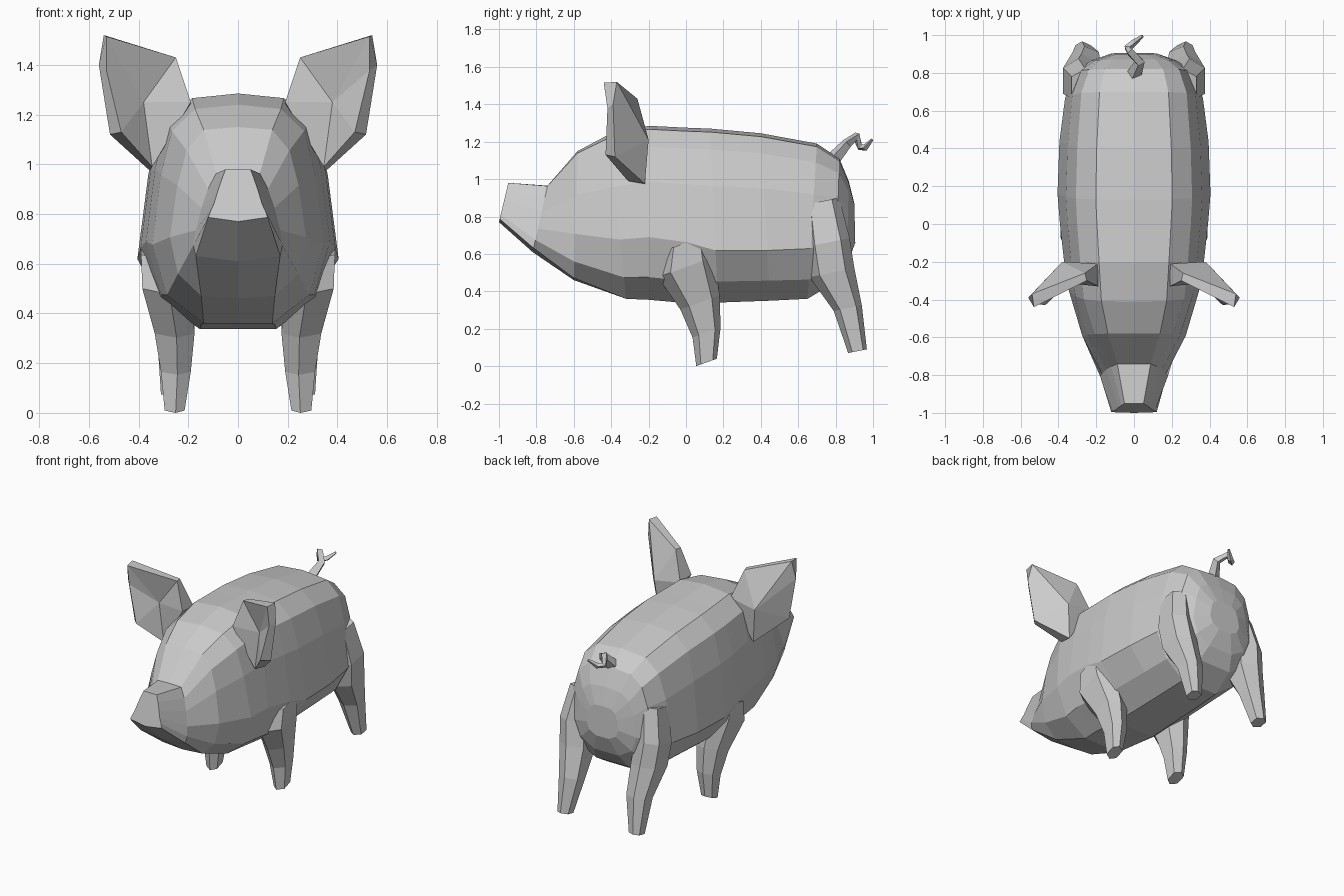
import bpy, bmesh

if "Cube" in bpy.data.objects:
    bpy.data.objects.remove(bpy.data.objects["Cube"])


def make_object(name, verts, faces):
    bm = bmesh.new()
    vs = [bm.verts.new(v) for v in verts]
    for f in faces:
        bm.faces.new([vs[i] for i in f])
    bmesh.ops.recalc_face_normals(bm, faces=bm.faces)
    mesh = bpy.data.meshes.new(name)
    bm.to_mesh(mesh)
    bm.free()
    ob = bpy.data.objects.new(name, mesh)
    bpy.context.collection.objects.link(ob)
    return ob


def loft(name, rings):
    """Skin closed rings of equal length and cap both ends."""
    n = len(rings[0])
    verts = [p for r in rings for p in r]
    faces = [(a * n + i, a * n + (i + 1) % n, (a + 1) * n + (i + 1) % n, (a + 1) * n + i)
             for a in range(len(rings) - 1) for i in range(n)]
    faces += [tuple(range(n)), tuple(range(len(verts) - n, len(verts)))]
    return make_object(name, verts, faces)


# Half cross-sections: (fraction of half width, fraction from top to bottom)
SNOUT = [(0, 0), (.42, 0), (.55, .2), (.68, .42), (.8, .65), (.92, .8), (1, .92), (0, 1)]
CHEST = [(0, 0), (.5, .02), (.77, .12), (.9, .32), (1, .64), (.83, .87), (.4, 1), (0, 1)]
BELLY = [(0, 0), (.5, .02), (.76, .12), (.89, .33), (1, .7), (.72, .88), (.36, 1), (0, 1)]

# Body rings: top y, top z, bottom y, bottom z, half width,
# section blend (0 snout, 1 chest, 2 belly)
body_rings = [
    (-.95, .98, -1.0, .77, .12, 0),
    (-.74, .965, -.82, .61, .2, .25),
    (-.58, 1.15, -.60, .46, .285, .8),
    (-.41, 1.24, -.32, .36, .345, 1),
    (-.20, 1.285, -.20, .355, .37, 1),
    (0, 1.275, 0, .337, .392, 1.2),
    (.13, 1.27, .17, .34, .405, 2),
    (.40, 1.245, .45, .35, .395, 2),
    (.70, 1.19, .65, .36, .365, 1.6),
    (.82, 1.11, .80, .45, .31, 1),
    (.87, .99, .86, .54, .23, 1),
    (.90, .87, .905, .66, .12, 1),
]


def body_section(ty, tz, by, bz, w, k):
    a, b, f = (SNOUT, CHEST, k) if k <= 1 else (CHEST, BELLY, k - 1)
    half = []
    for (xa, ta), (xb, tb) in zip(a, b):
        x, t = xa + (xb - xa) * f, ta + (tb - ta) * f
        half.append((x * w, ty + (by - ty) * t, tz + (bz - tz) * t))
    return half + [(-x, y, z) for x, y, z in half[-2:0:-1]]


loft("body", [body_section(*r) for r in body_rings])

# Legs: centre x, y, z, half width, half length; the hoof ring is tilted
HEX = [(1, -.55), (1, .6), (.1, 1), (-1, .6), (-1, -.55), (-.1, -1)]
front_leg = [(.255, .11, .02, .04, .055), (.25, .11, .18, .06, .075),
             (.255, .075, .34, .08, .105), (.285, .0, .53, .1, .15), (.29, .0, .66, .1, .12)]
hind_leg = [(.27, .917, .08, .04, .05), (.255, .865, .31, .07, .075),
            (.27, .78, .50, .09, .12), (.285, .755, .66, .09, .12), (.25, .72, .88, .08, .1)]


def leg(name, rows, side, slope):
    loft(name, [[(side * (x + hx * u), y + hy * v, z + slope * hy * v)
                 for u, v in HEX] for x, y, z, hx, hy in rows])


# Ears: front rim and back rim, each fanned to a hollow or bulging centre
ear_front = [(.19, -.33, 1.25), (.25, -.30, 1.43), (.53, -.44, 1.515),
             (.53, -.42, 1.38), (.47, -.43, 1.13), (.345, -.31, .99)]
ear_back = [(.19, -.21, 1.24), (.26, -.26, 1.43), (.54, -.37, 1.52),
            (.56, -.39, 1.40), (.515, -.38, 1.12), (.355, -.22, .975)]
ear_mid = [(.38, -.31, 1.25), (.38, -.20, 1.21)]


def ear(name, side):
    faces = []
    for i in range(6):
        j = (i + 1) % 6
        faces += [(i, j, 12), (6 + i, 6 + j, 13), (i, j, 6 + j, 6 + i)]
    make_object(name, [(side * x, y, z) for x, y, z in ear_front + ear_back + ear_mid], faces)


for label, s in (("right", 1), ("left", -1)):
    leg("front_leg_" + label, front_leg, s, .36)
    leg("hind_leg_" + label, hind_leg, s, .2)
    ear("ear_" + label, s)

# Curly tail: tapered four-sided sweep
curve = bpy.data.curves.new("tail", "CURVE")
curve.dimensions = "3D"
curve.bevel_depth = .04
curve.bevel_resolution = 0
curve.use_fill_caps = True
path = [(0, .79, 1.11, 1), (.03, .86, 1.19, .7), (-.02, .91, 1.23, .6),
        (-.035, .93, 1.17, .5), (0, .96, 1.17, .45), (.045, .995, 1.21, .2)]
spline = curve.splines.new("POLY")
spline.use_smooth = False
spline.points.add(len(path) - 1)
for p, (x, y, z, r) in zip(spline.points, path):
    p.co = (x, y, z, 1)
    p.radius = r
tail = bpy.data.objects.new("tail", curve)
bpy.context.collection.objects.link(tail)
